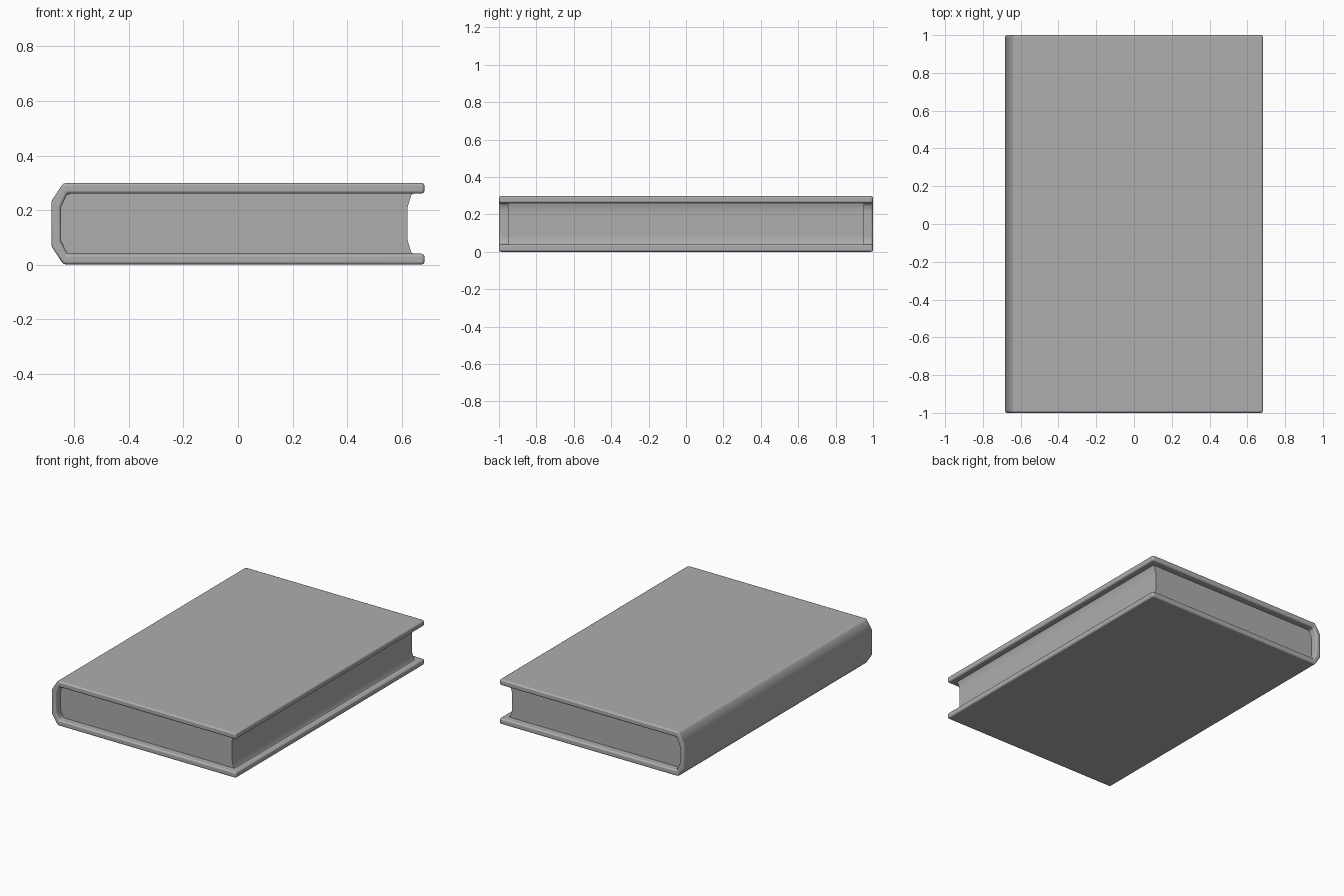
import bpy, bmesh, math

cube = bpy.data.objects.get("Cube")
if cube:
    bpy.data.objects.remove(cube)

MID = 0.15  # half the thickness of the book


def material(name, value):
    mat = bpy.data.materials.new(name)
    mat.use_nodes = True
    color = (value, value, value, 1)
    mat.diffuse_color = color
    mat.node_tree.nodes["Principled BSDF"].inputs["Base Color"].default_value = color
    return mat


def mirrored(upper):
    """Close a half profile by mirroring it about the middle height."""
    return upper + [(x, 2 * MID - z) for x, z in reversed(upper)]


def extrude_profile(name, profile, half_length, mat, bevel):
    bm = bmesh.new()
    face = bm.faces.new([bm.verts.new((x, -half_length, z)) for x, z in profile])
    moved = bmesh.ops.extrude_face_region(bm, geom=[face])["geom"]
    verts = [v for v in moved if isinstance(v, bmesh.types.BMVert)]
    bmesh.ops.translate(bm, verts=verts, vec=(0, 2 * half_length, 0))
    bmesh.ops.recalc_face_normals(bm, faces=bm.faces)
    mesh = bpy.data.meshes.new(name)
    bm.to_mesh(mesh)
    bm.free()
    mesh.materials.append(mat)
    obj = bpy.data.objects.new(name, mesh)
    bpy.context.collection.objects.link(obj)
    bpy.ops.object.select_all(action="DESELECT")
    obj.select_set(True)
    bpy.context.view_layer.objects.active = obj
    if bevel:
        mod = obj.modifiers.new("Rounded edges", "BEVEL")
        mod.width = bevel
        mod.segments = 2
        mod.limit_method = "ANGLE"
        mod.angle_limit = math.radians(50)
        bpy.ops.object.modifier_apply(modifier=mod.name)
    bpy.ops.object.shade_smooth_by_angle(angle=math.radians(50))
    # Large faces stay evenly shaded, only the narrow ones blend
    weighted = obj.modifiers.new("Even shading", "WEIGHTED_NORMAL")
    weighted.weight = 100
    weighted.keep_sharp = True
    bpy.ops.object.modifier_apply(modifier=weighted.name)


grey = material("mid grey", 0.42)

# Cover: two boards joined by a chamfered spine
outer = [(0.684, 0.3), (-0.64, 0.3), (-0.684, 0.232)]
inner = [(0.684, 0.26), (-0.626, 0.26), (-0.648, 0.212)]
outer_loop = mirrored(outer)
inner_loop = mirrored(inner)
extrude_profile("cover", outer_loop + inner_loop[::-1], 1.0, grey, 0.012)

# Page block: rounded against the spine, hollowed along the fore edge
pages = [(-0.65, 0.212), (-0.628, 0.264), (0.65, 0.264),
         (0.635, 0.255), (0.621, 0.208)]
extrude_profile("pages", mirrored(pages), 0.953, grey, 0)
